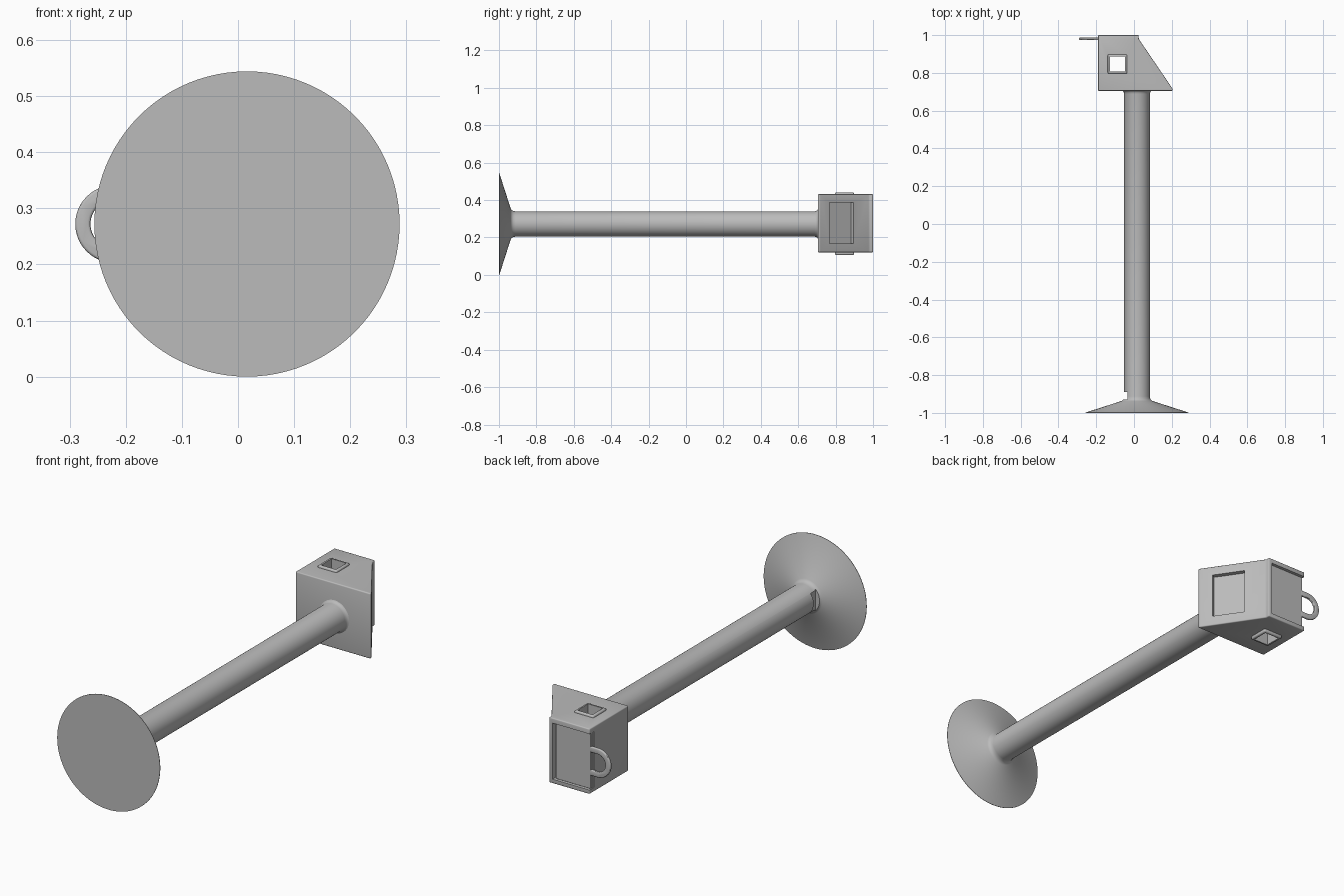
import bpy, bmesh, math
from mathutils import Vector

if "Cube" in bpy.data.objects:
    bpy.data.objects.remove(bpy.data.objects["Cube"], do_unlink=True)

grey = bpy.data.materials.new("plain grey")
grey.use_nodes = True
grey.diffuse_color = (0.5, 0.5, 0.5, 1)
grey.node_tree.nodes["Principled BSDF"].inputs["Base Color"].default_value = (0.5, 0.5, 0.5, 1)

AX, AZ = 0.016, 0.272   # axis of the tube


def finish(name, bm):
    bmesh.ops.recalc_face_normals(bm, faces=bm.faces)
    mesh = bpy.data.meshes.new(name)
    bm.to_mesh(mesh)
    bm.free()
    ob = bpy.data.objects.new(name, mesh)
    bpy.context.collection.objects.link(ob)
    mesh.materials.append(grey)
    return ob


def activate(ob):
    bpy.ops.object.select_all(action="DESELECT")
    ob.select_set(True)
    bpy.context.view_layer.objects.active = ob


def prism(name, outline, direction):
    """Extrude a flat outline along a direction."""
    bm = bmesh.new()
    face = bm.faces.new([bm.verts.new(p) for p in outline])
    ext = bmesh.ops.extrude_face_region(bm, geom=[face])
    moved = [g for g in ext["geom"] if isinstance(g, bmesh.types.BMVert)]
    bmesh.ops.translate(bm, verts=moved, vec=Vector(direction))
    return finish(name, bm)


def box(name, lo, hi):
    outline = [(lo[0], lo[1], lo[2]), (hi[0], lo[1], lo[2]),
               (hi[0], hi[1], lo[2]), (lo[0], hi[1], lo[2])]
    return prism(name, outline, (0, 0, hi[2] - lo[2]))


def bevel(ob, width, segments=3):
    activate(ob)
    mod = ob.modifiers.new("round", "BEVEL")
    mod.width, mod.segments = width, segments
    mod.limit_method = "ANGLE"
    bpy.ops.object.modifier_apply(modifier=mod.name)


def cut(ob, cutter, operation="DIFFERENCE"):
    activate(ob)
    mod = ob.modifiers.new("cut", "BOOLEAN")
    mod.operation, mod.object, mod.solver = operation, cutter, "EXACT"
    bpy.ops.object.modifier_apply(modifier=mod.name)
    bpy.data.objects.remove(cutter, do_unlink=True)


def smooth(ob):
    activate(ob)
    bpy.ops.object.shade_smooth_by_angle(angle=math.radians(30))


# Tube with flared disc, turned around the y axis
profile = [(0, -1), (0.272, -1), (0.272, -0.998), (0.082, -0.937), (0.075, -0.932),
           (0.07, -0.924), (0.068, -0.912), (0.068, 0.688), (0.07, 0.697),
           (0.074, 0.703), (0.08, 0.706), (0.08, 0.72), (0, 0.72)]
bm = bmesh.new()
verts = [bm.verts.new((AX + r, y, AZ)) for r, y in profile]
edges = [bm.edges.new(pair) for pair in zip(verts, verts[1:])]
bmesh.ops.spin(bm, geom=verts + edges, cent=(AX, 0, AZ), axis=(0, 1, 0),
               angle=math.tau, steps=96, use_duplicate=False)
bmesh.ops.remove_doubles(bm, verts=bm.verts, dist=0.0001)
tube = finish("tube_and_disc", bm)
# Small notch in the tube beside the disc
cut(tube, box("notch", (-0.1, -0.928, AZ - 0.06), (-0.035, -0.89, AZ + 0.06)))
smooth(tube)

# Head block with one slanted corner
plan = [(-0.19, 0.705), (0.205, 0.705), (0.205, 0.715), (0.025, 0.98), (0.025, 1), (-0.19, 1)]
head = prism("head", [(x, y, 0.12) for x, y in plan], (0, 0, 0.312))
bevel(head, 0.009)

# Square collars above and below
collar = box("collar", (-0.139, 0.796, 0.106), (-0.036, 0.898, 0.441))
bevel(collar, 0.007)
cut(head, collar, "UNION")
cut(head, box("viewing_hole", (-0.126, 0.808, 0), (-0.048, 0.887, 0.6)))

# Recessed window in the slanted face
along = Vector((-0.18, 0.265, 0)).normalized()
normal = Vector((along.y, -along.x, 0))
centre = Vector((0.126, 0.831, 0.168))
corners = [centre + along * a * 0.077 + normal * n * 0.022
           for a, n in ((-1, -1), (1, -1), (1, 1), (-1, 1))]
cut(head, prism("window", corners, (0, 0, 0.219)))

# Door slot in the back, open to one side
cut(head, box("slot", (-0.25, 0.968, 0.14), (0.006, 1.05, 0.408)))
smooth(head)

# Sliding door
door = box("door", (-0.187, 0.966, 0.139), (-0.001, 0.986, 0.409))
bevel(door, 0.002, 1)
smooth(door)

# Pull ring on the door
arc = [math.radians(90 + 180 * i / 24) for i in range(25)]


def half_ring(r):
    return [(-0.221 + r * math.cos(a), 0.973, AZ + r * math.sin(a)) for a in arc]


outer, inner = half_ring(0.069), half_ring(0.042)
outline = ([(-0.18, 0.973, AZ + 0.069)] + outer + [(-0.18, 0.973, AZ - 0.069)]
           + [(-0.18, 0.973, AZ - 0.042)] + inner[::-1] + [(-0.18, 0.973, AZ + 0.042)])
ring = prism("pull_ring", outline, (0, 0.014, 0))
bevel(ring, 0.005)
smooth(ring)
